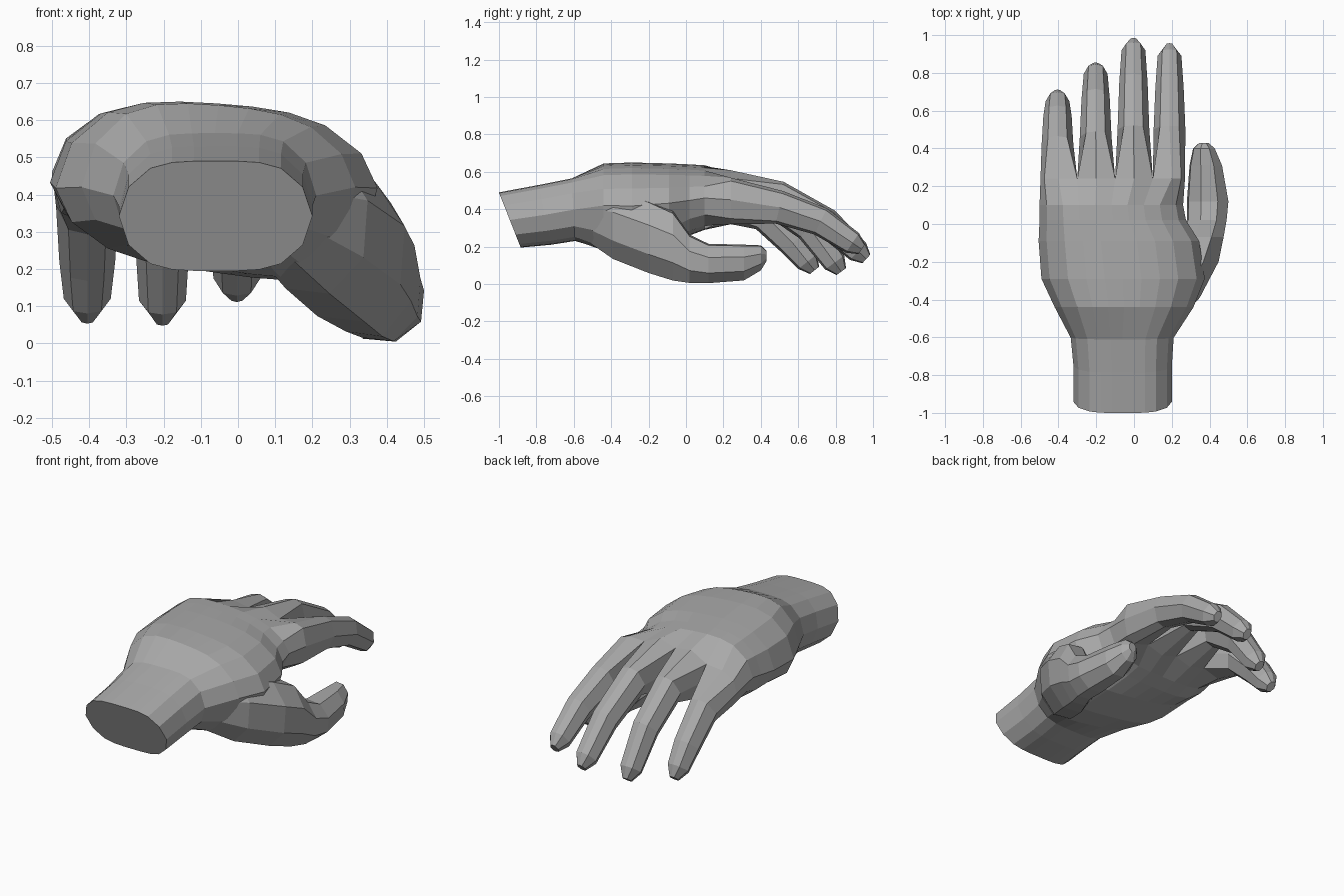
import bpy, bmesh
from math import sin, cos, atan2, pi

if "Cube" in bpy.data.objects:
    bpy.data.objects.remove(bpy.data.objects["Cube"])

colour = (0.4, 0.4, 0.4, 1)
grey = bpy.data.materials.new("plain grey")
grey.use_nodes = True
grey.diffuse_color = colour
grey.node_tree.nodes["Principled BSDF"].inputs["Base Color"].default_value = colour


def loft(bm, rings, cap_start=False, cap_end=False):
    """Skin a list of equally sized point rings."""
    loops = [[bm.verts.new(point) for point in ring] for ring in rings]
    count = len(loops[0])
    for near, far in zip(loops, loops[1:]):
        for i in range(count):
            j = (i + 1) % count
            bm.faces.new((near[i], near[j], far[j], far[i]))
    if cap_start:
        bm.faces.new(loops[0][::-1])
    if cap_end:
        bm.faces.new(loops[-1])


def finish(bm, name):
    """Weld the shared rings and turn the mesh into a named object."""
    bmesh.ops.remove_doubles(bm, verts=bm.verts[:], dist=0.001)
    bmesh.ops.recalc_face_normals(bm, faces=bm.faces[:])
    mesh = bpy.data.meshes.new(name)
    bm.to_mesh(mesh)
    bm.free()
    mesh.materials.append(grey)
    bpy.context.collection.objects.link(bpy.data.objects.new(name, mesh))


# Knuckle row: evenly spaced columns, with a web at every second one
BASE_Y = 0.24
top_row, side_row, low_row = [], [], []
for column in range(9):
    x = min(max((column - 5) / 10, -0.475), 0.25)
    web = 0.03 if column % 2 == 0 else 0
    at_end = column in (0, 8)
    top = 0.61 - 0.66 * (x + 0.05) ** 2 - (0 if at_end else web)
    low = 0.32 + web
    bulge = 0.02 * (1 if x > 0 else -1) if at_end else 0
    top_row.append((x, BASE_Y, top))
    low_row.append((x, BASE_Y, low))
    side_row.append((x + bulge, BASE_Y, (top + low) / 2))


def knuckle_ring(first, last):
    """Closed ring round a span of knuckle columns."""
    return (top_row[first:last + 1] + [side_row[last]]
            + low_row[first:last + 1][::-1] + [side_row[first]])


def palm_ring(y, left, right, top, low):
    """Rounded cross-section, slanted at the wrist, drooping to the thumb."""
    middle, half, side = (left + right) / 2, (right - left) / 2, (top + low) / 2
    lean = max(0, -0.55 - y)
    top_droop = 0.03 if y > -0.5 else 0
    low_droop = 0.06 if -0.5 < y < 0 else 0

    def place(x, z):
        return (x, y - lean * (z - 0.35), z)

    def row(level, droop, sag):
        points = []
        for column in range(9):
            t = (column - 4) / 4 * 0.9
            limit = level - droop * t - sag * t * t
            z = side + (limit - side) * (1 - t ** 4) ** 0.6
            points.append(place(middle + half * t, z))
        return points

    return (row(top, top_droop, top_droop) + [place(right, side)]
            + row(low, low_droop, 0)[::-1] + [place(left, side)])


# Wrist and palm: y, left x, right x, top, bottom
PALM = [
    (-0.945, -0.32, 0.2, 0.49, 0.195),
    (-0.75, -0.32, 0.2, 0.53, 0.21),
    (-0.6, -0.335, 0.21, 0.565, 0.23),
    (-0.44, -0.42, 0.315, 0.64, 0.2),
    (-0.29, -0.49, 0.375, 0.645, 0.19),
    (-0.09, -0.505, 0.345, 0.64, 0.225),
    (0.02, -0.5, 0.275, 0.635, 0.26),
    (0.1, -0.5, 0.26, 0.63, 0.29),
]
hand = bmesh.new()
loft(hand, [palm_ring(*section) for section in PALM] + [knuckle_ring(0, 8)],
     cap_start=True)


def finger_ring(x, y, z, pitch, half_width, half_depth):
    """Eight-sided section with a ridge along the back of the finger."""
    ring = []
    for corner in range(8):
        angle = corner * pi / 4
        across = half_width * cos(angle) * (0.85 if corner % 2 else 1)
        depth = half_depth * sin(angle) * (1.25 if corner % 2 else 1.05)
        ring.append((x + across, y + depth * sin(pitch), z + depth * cos(pitch)))
    # Start at the back corner on the -x side, as the knuckle ring does
    ring = ring[::-1]
    return ring[4:] + ring[:4]


# Fingers from little to index: centre x, then joints as y, z
FINGERS = [
    (-0.405, [(0.42, 0.37), (0.57, 0.22), (0.65, 0.12)]),
    (-0.203, [(0.46, 0.45), (0.66, 0.3), (0.795, 0.115)]),
    (-0.003, [(0.5, 0.46), (0.75, 0.33), (0.92, 0.175)]),
    (0.188, [(0.5, 0.41), (0.72, 0.335), (0.89, 0.22)]),
]
JOINT_SIZES = [(0.084, 0.085), (0.075, 0.074), (0.063, 0.06), (0.025, 0.03)]
for number, (x, joints) in enumerate(FINGERS):
    base = knuckle_ring(2 * number, 2 * number + 2)
    path = [side_row[2 * number + 1][1:]] + joints
    slopes = [atan2(a[1] - b[1], b[0] - a[0]) for a, b in zip(path, path[1:])]
    end_y, end_z = joints[-1]
    slopes.append(slopes[-1])
    tip = (end_y + 0.06 * cos(slopes[-1]), end_z - 0.06 * sin(slopes[-1]))
    slopes.append(slopes[-1])
    rings = [base]
    for i, ((y, z), size) in enumerate(zip(joints + [tip], JOINT_SIZES)):
        pitch = (slopes[i] + slopes[i + 1]) / 2
        rings.append(finger_ring(x, y, z, pitch, *size))
    loft(hand, rings, cap_end=True)
finish(hand, "palm_and_fingers")


def thumb_ring(x, y, z, half_width, half_height):
    """Eight-sided upright section, turned a little."""
    angles = [corner * pi / 4 + 0.3 for corner in range(8)]
    return [(x + half_width * cos(a), y, z + half_height * sin(a)) for a in angles]


# Thumb with its fleshy base: centre x, y, z, half width, half height
THUMB = [
    (0.07, -0.58, 0.38, 0.11, 0.12),
    (0.2, -0.39, 0.325, 0.155, 0.2),
    (0.29, -0.2, 0.255, 0.165, 0.205),
    (0.35, -0.07, 0.205, 0.13, 0.195),
    (0.385, 0.02, 0.135, 0.11, 0.135),
    (0.39, 0.12, 0.11, 0.115, 0.11),
    (0.38, 0.31, 0.115, 0.09, 0.1),
    (0.37, 0.4, 0.14, 0.06, 0.07),
    (0.37, 0.43, 0.15, 0.025, 0.03),
]
thumb = bmesh.new()
loft(thumb, [thumb_ring(*section) for section in THUMB],
     cap_start=True, cap_end=True)
finish(thumb, "thumb")
